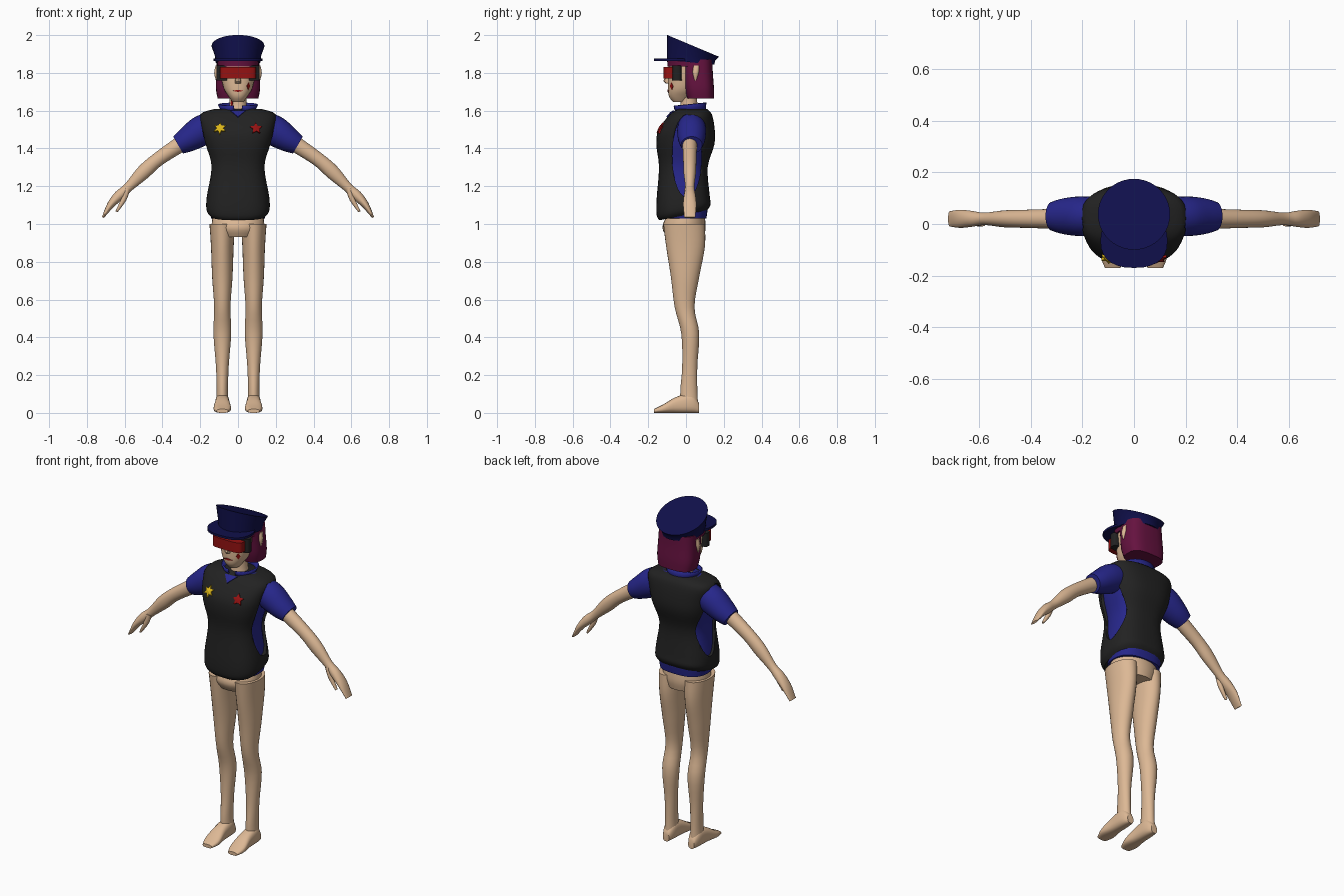
import bpy, bmesh, math
from math import sin, cos, pi
from mathutils import Vector
from mathutils.bvhtree import BVHTree

if "Cube" in bpy.data.objects:
    bpy.data.objects.remove(bpy.data.objects["Cube"])


def material(name, *rgb):
    mat = bpy.data.materials.new(name)
    mat.use_nodes = True
    mat.diffuse_color = (*rgb, 1)
    mat.node_tree.nodes["Principled BSDF"].inputs["Base Color"].default_value = (*rgb, 1)
    return mat


skin = material("skin", .72, .48, .3)
navy = material("cap navy", .005, .005, .07)
blue = material("shirt blue", .02, .02, .26)
black = material("vest black", .016, .016, .016)
plum = material("hair plum", .13, .006, .05)
red = material("red", .3, .006, .006)
gold = material("badge gold", .75, .49, .01)


def finish(name, bm, mat):
    """Turn a bmesh into a named, smooth shaded object."""
    bmesh.ops.recalc_face_normals(bm, faces=bm.faces)
    mesh = bpy.data.meshes.new(name)
    bm.to_mesh(mesh)
    bm.free()
    mesh.materials.append(mat)
    obj = bpy.data.objects.new(name, mesh)
    bpy.context.collection.objects.link(obj)
    bpy.ops.object.select_all(action='DESELECT')
    obj.select_set(True)
    bpy.context.view_layer.objects.active = obj
    bpy.ops.object.shade_smooth_by_angle(angle=math.radians(40))
    return obj


def level(z, rx, y0, y1, slope=0, cx=0):
    """Horizontal section; slope tips it from front to back."""
    ry = (y1 - y0) / 2
    return Vector((cx, (y0 + y1) / 2, z)), Vector((rx, 0, 0)), Vector((0, ry, ry * slope))


def limb(points, y):
    """Sections square to a path in the xz plane; points are x, z, depth, thickness."""
    rings = []
    for i, (x, z, depth, thick) in enumerate(points):
        a, b = points[max(i - 1, 0)], points[min(i + 1, len(points) - 1)]
        along = Vector((b[0] - a[0], 0, b[1] - a[1])).normalized()
        side = Vector((-along.z, 0, along.x))
        rings.append((Vector((x, y, z)), Vector((0, depth, 0)), side * thick))
    return rings


def spline(a, b, c, d, t):
    return (b * 2 + (c - a) * t + (a * 2 - b * 5 + c * 4 - d) * t**2
            + (b * 3 - a - c * 3 + d) * t**3) / 2


def tube(name, rings, mat, sides=28, power=2, steps=4, caps=True, mirror=False):
    """Loft superellipse sections, rounded between them by a spline."""
    sections, last = [], len(rings) - 1
    for i in range(last):
        near = [rings[max(0, min(last, i + k))] for k in (-1, 0, 1, 2)]
        for s in range(steps):
            sections.append([spline(*[r[k] for r in near], s / steps) for k in range(3)])
    sections.append(rings[-1])
    bm = bmesh.new()
    loops = []
    for centre, u, v in sections:
        loop = []
        for k in range(sides):
            c, s = cos(2 * pi * k / sides), sin(2 * pi * k / sides)
            c = math.copysign(abs(c) ** (2 / power), c)
            s = math.copysign(abs(s) ** (2 / power), s)
            loop.append(bm.verts.new(centre + u * c + v * s))
        loops.append(loop)
    for a, b in zip(loops, loops[1:]):
        for k in range(sides):
            n = (k + 1) % sides
            bm.faces.new((a[k], a[n], b[n], b[k]))
    if caps:
        bm.faces.new(loops[0])
        bm.faces.new(loops[-1])
    obj = finish(name, bm, mat)
    if mirror:
        obj.modifiers.new("Mirror", 'MIRROR')
    return obj


def plate(name, target, x, z, outline, mat, rise=.004):
    """Small raised plate lying on the front of a target surface."""
    bpy.context.view_layer.update()
    tree = BVHTree.FromObject(target, bpy.context.evaluated_depsgraph_get())
    spot, normal, _, _ = tree.ray_cast(Vector((x, -1, z)), Vector((0, 1, 0)))
    turn = normal.to_track_quat('Z', 'Y')
    put = lambda px, py, pz: bm.verts.new(spot + turn @ Vector((px, py, pz)))
    bm = bmesh.new()
    low = [put(px, py, -rise) for px, py in outline]
    top = [put(px, py, rise) for px, py in outline]
    peak = put(0, 0, rise * 2)
    for k in range(len(outline)):
        n = (k + 1) % len(outline)
        bm.faces.new((low[k], low[n], top[n], top[k]))
        bm.faces.new((top[k], top[n], peak))
    return finish(name, bm, mat)


def star(points, radius):
    return [((radius if k % 2 == 0 else radius / 2) * sin(pi * k / points),
             (radius if k % 2 == 0 else radius / 2) * cos(pi * k / points))
            for k in range(points * 2)]


def diamond(w, h):
    return [(-w, 0), (0, -h), (w, 0), (0, h)]


# legs, feet and hips
leg = [(1, .068, -.12, .1), (.88, .06, -.105, .1), (.72, .054, -.08, .07),
       (.56, .043, -.06, .045), (.42, .047, -.025, .07), (.25, .034, -.02, .06),
       (.12, .03, -.03, .06), (.03, .034, -.03, .065)]
tube("legs", [level(*r, 0, .083) for r in leg], skin, mirror=True)
foot = [(.07, .05, .02), (.03, .1, .035), (-.05, .085, .039), (-.12, .045, .046), (-.17, .02, .03)]
tube("feet", [(Vector((.083, y, h / 2)), Vector((w, 0, 0)), Vector((0, 0, h / 2)))
              for y, h, w in foot], skin, power=2.6, mirror=True)
tube("hips", [level(.93, .11, -.1, .095), level(.98, .138, -.125, .104),
              level(1.04, .135, -.105, .1)], skin)

# vest with side openings over a shirt
body = [level(1.045, .145, -.14, .11, .2), level(1.075, .166, -.155, .13, .2),
        level(1.14, .166, -.156, .125, .1), level(1.3, .146, -.143, .115),
        level(1.42, .178, -.157, .15), level(1.5, .195, -.145, .152),
        level(1.58, .2, -.085, .137), level(1.61, .12, -.04, .11)]
vest = tube("vest", body, black, sides=48, power=2.7)
hole = tube("side_cutter", [(Vector((x, .005, 1.36)), Vector((0, .078, 0)), Vector((0, 0, .22)))
                            for x in (-.4, .4)], black, steps=1)
hole.hide_render = True
cut = vest.modifiers.new("Side openings", 'BOOLEAN')
cut.operation, cut.object = 'DIFFERENCE', hole
bpy.context.view_layer.objects.active = vest
bpy.ops.object.modifier_apply(modifier=cut.name)
bpy.data.objects.remove(hole)
tube("shirt", [level(1.03, .142, -.11, .108)] + [(c, u * .91, v * .91) for c, u, v in body[1:]],
     blue, power=2.6)
tube("sleeves", limb([(.12, 1.53, .07, .075), (.2, 1.49, .077, .08), (.27, 1.445, .07, .066),
                      (.317, 1.418, .056, .052)], .03), blue, mirror=True)

# collar, open at the throat
collar = tube("collar", [level(1.58, .07, -.05, .095), level(1.635, .1, -.06, .1, .1)],
              blue, caps=False, steps=2)
bm = bmesh.new()
bm.from_mesh(collar.data)
throat = [f for f in bm.faces if abs(f.calc_center_median().x) < .03 and f.calc_center_median().y < 0]
bmesh.ops.delete(bm, geom=throat, context='FACES')
bm.to_mesh(collar.data)
bm.free()
collar.modifiers.new("Thickness", 'SOLIDIFY').thickness = .008

# arms and hands
tube("arms", limb([(.27, 1.445, .04, .044), (.42, 1.345, .035, .037), (.5, 1.275, .033, .038),
                   (.58, 1.195, .024, .025), (.63, 1.15, .031, .027), (.675, 1.1, .035, .019),
                   (.715, 1.035, .029, .006)], .02), skin, mirror=True)
tube("thumbs", limb([(.585, 1.185, .014, .014), (.605, 1.13, .014, .014),
                     (.643, 1.065, .009, .006)], .005), skin, sides=12, mirror=True)

# head and neck
neck = tube("neck", [level(1.56, .06, -.045, .07), level(1.63, .046, -.03, .06),
                     level(1.74, .048, -.03, .06)], skin)
head = tube("head", [level(1.645, .028, -.068, 0), level(1.675, .05, -.09, .03),
                     level(1.72, .076, -.095, .07), level(1.8, .093, -.093, .11),
                     level(1.87, .1, -.09, .12)], skin, power=2.3)
tube("nose", [level(1.745, .015, -.108, -.08), level(1.755, .016, -.12, -.08),
              level(1.81, .008, -.1, -.08)], skin, sides=8, steps=1)
tube("ears", [level(1.76, .005, .045, .055, 0, .112), level(1.8, .014, .035, .068, 0, .112),
              level(1.84, .006, .04, .07, 0, .112)], skin, sides=12, mirror=True)

# bobbed hair and fringe
tube("hair", [level(1.665, .108, .005, .148), level(1.72, .117, -.01, .148),
              level(1.8, .115, -.02, .142), level(1.87, .112, -.03, .14)], plum, power=3)
tube("fringe", [level(1.835, .108, -.098, .1), level(1.87, .11, -.1, .1)], plum, steps=1)

# visor
tube("visor_frame", [level(z, .115, -.075, -.02) for z in (1.76, 1.84)], black, power=4, steps=1)
tube("visor_lens", [level(z, .096, -.12, -.04) for z in (1.77, 1.83)], red, power=4, steps=1)

# peaked cap
tube("cap", [level(1.856, .118, -.1, .15, -.1), level(1.89, .122, -.1, .155, -.18),
             level(1.943, .14, -.1, .175, -.42)], navy, sides=40, steps=1)
tube("cap_brim", [level(z, .13, -.17, .04) for z in (1.864, 1.877)], navy, power=2.4, steps=1)

# badges and face marks
plate("gold_badge", vest, -.095, 1.505, star(6, .035), gold, .006)
plate("red_badge", vest, .095, 1.505, star(5, .034), red, .006)
plate("mouth", head, 0, 1.705, diamond(.028, .006), red, .002)
plate("cheek_mark", head, .055, 1.73, diamond(.012, .02), red, .002)
plate("neck_mark", neck, -.032, 1.64, diamond(.008, .03), red, .002)
plate("shirt_front", vest, 0, 1.585, [(-.04, .02), (0, -.03), (.04, .02)], blue)
